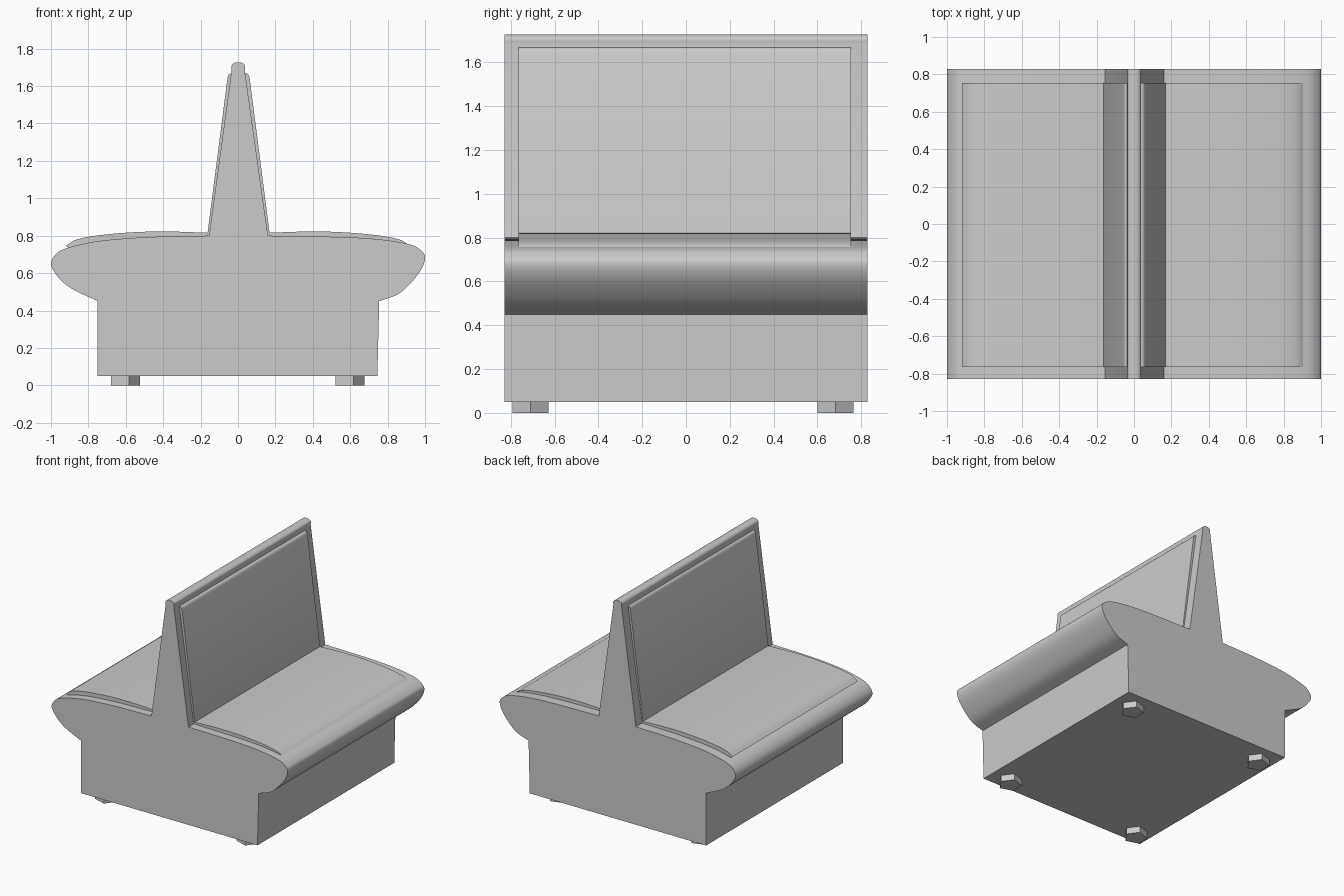
import bpy, bmesh, math
from mathutils import Vector

if "Cube" in bpy.data.objects:
    bpy.data.objects.remove(bpy.data.objects["Cube"])


def spline(pts, steps=5):
    """Catmull-Rom curve through 2D points."""
    p = [Vector(q) for q in pts]
    p = [2 * p[0] - p[1]] + p + [2 * p[-1] - p[-2]]
    out = []
    for i in range(1, len(p) - 2):
        a, b, c, d = p[i - 1:i + 3]
        for k in range(steps):
            t = k / steps
            out.append(0.5 * (2 * b + (c - a) * t + (2 * a - 5 * b + 4 * c - d) * t * t
                              + (3 * b - a - 3 * c + d) * t ** 3))
    return [tuple(v) for v in out] + [tuple(pts[-1])]


def extrude(name, profile, y0, y1):
    """Solid made by extruding an x-z outline from y0 to y1."""
    bm = bmesh.new()
    face = bm.faces.new([bm.verts.new((x, y0, z)) for x, z in profile])
    ret = bmesh.ops.extrude_face_region(bm, geom=[face])
    verts = [v for v in ret["geom"] if isinstance(v, bmesh.types.BMVert)]
    bmesh.ops.translate(bm, verts=verts, vec=(0, y1 - y0, 0))
    bmesh.ops.recalc_face_normals(bm, faces=bm.faces)
    mesh = bpy.data.meshes.new(name)
    bm.to_mesh(mesh)
    bm.free()
    obj = bpy.data.objects.new(name, mesh)
    bpy.context.collection.objects.link(obj)
    bpy.context.view_layer.objects.active = obj
    obj.select_set(True)
    bpy.ops.object.shade_smooth_by_angle(angle=math.radians(30))
    obj.select_set(False)
    return obj


# Frame: plinth, overhanging seat lips and the tapered centre back in one outline
right_lip = spline([(0.755, 0.45), (0.86, 0.49), (0.94, 0.565), (0.985, 0.63), (1.0, 0.685),
                    (0.98, 0.72), (0.92, 0.753), (0.76, 0.78), (0.54, 0.793), (0.16, 0.80)])
left_lip = spline([(-0.155, 0.80), (-0.47, 0.793), (-0.74, 0.772), (-0.91, 0.735), (-0.97, 0.705),
                   (-1.0, 0.658), (-0.99, 0.62), (-0.945, 0.56), (-0.877, 0.51), (-0.75, 0.45)])
crown = spline([(0.036, 1.685), (0.037, 1.71), (0.02, 1.724), (0.0, 1.727),
                (-0.02, 1.724), (-0.034, 1.71), (-0.034, 1.685)], 3)
extrude("bench_frame", [(-0.75, 0.05), (0.745, 0.05)] + right_lip + crown + left_lip, -0.828, 0.828)

# Raised seat and back upholstery panels on both sides
seat_top = spline([(0.92, 0.745), (0.87, 0.777), (0.78, 0.797), (0.65, 0.812),
                   (0.5, 0.821), (0.35, 0.822), (0.15, 0.815)])
seat = seat_top + [(0.15, 0.70), (0.85, 0.70)]
back_top = spline([(0.062, 1.645), (0.056, 1.66), (0.045, 1.668), (0.03, 1.67)], 3)
back = [(0.10, 0.79), (0.172, 0.79)] + back_top + [(0.02, 1.66)]
for side, s in (("right", 1), ("left", -1)):
    shift = 0 if s > 0 else 0.006
    extrude(side + "_seat_panel", [(s * x, z) for x, z in seat], -0.765, 0.753)
    extrude(side + "_back_panel", [(s * x + shift, z) for x, z in back], -0.765, 0.753)

# Five-sided feet
for fx, sx in ((-0.61, "left"), (0.59, "right")):
    for fy, sy in ((-0.71, "front"), (0.683, "back")):
        bpy.ops.mesh.primitive_cylinder_add(vertices=5, radius=0.086, depth=0.06,
                                            location=(fx, fy, 0.03), rotation=(0, 0, -math.pi / 2))
        bpy.context.object.name = f"{sy}_{sx}_foot"
